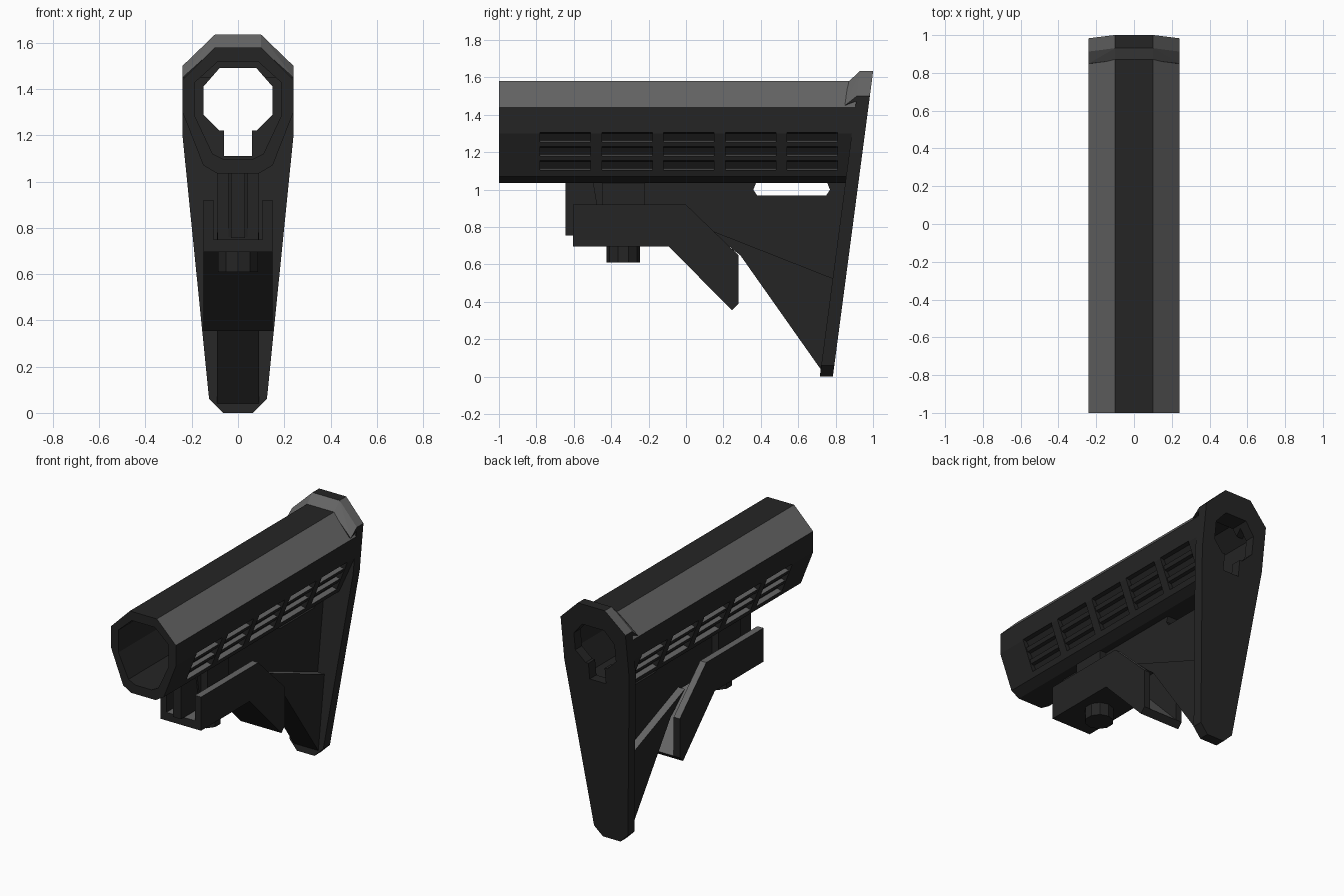
import bpy, bmesh
from mathutils import Vector

cube = bpy.data.objects.get("Cube")
if cube:
    bpy.data.objects.remove(cube, do_unlink=True)


def make_material(name, value):
    m = bpy.data.materials.new(name)
    m.use_nodes = True
    colour = (value, value, value, 1)
    m.diffuse_color = colour
    bsdf = m.node_tree.nodes["Principled BSDF"]
    bsdf.inputs["Base Color"].default_value = colour
    bsdf.inputs["Roughness"].default_value = 0.8
    return m


BLACK = make_material("black polymer", 0.018)
GREY = make_material("grey edge", 0.13)


def finish(name, bm):
    bmesh.ops.recalc_face_normals(bm, faces=bm.faces)
    mesh = bpy.data.meshes.new(name)
    bm.to_mesh(mesh)
    bm.free()
    mesh.materials.append(BLACK)
    mesh.materials.append(GREY)
    obj = bpy.data.objects.new(name, mesh)
    bpy.context.collection.objects.link(obj)
    return obj


def paint(obj, rule):
    for p in obj.data.polygons:
        p.material_index = int(rule(p.normal, p.center))


def upward(n, c):
    return n.z > 0.3


def extrude(name, points, axis, lo, hi, bm=None):
    """Prism from a flat outline: axis 'x' takes (y, z), axis 'y' takes (x, z)."""
    own = bm is None
    bm = bm or bmesh.new()
    place = (lambda t, p: (t, *p)) if axis == "x" else (lambda t, p: (p[0], t, p[1]))
    a = [bm.verts.new(place(lo, p)) for p in points]
    b = [bm.verts.new(place(hi, p)) for p in points]
    bm.faces.new(a)
    bm.faces.new(b[::-1])
    for i in range(len(a)):
        j = (i + 1) % len(a)
        bm.faces.new((a[i], a[j], b[j], b[i]))
    return finish(name, bm) if own else bm


def mirrored(half):
    return half + [(-x, z) for x, z in reversed(half)]


def cut(obj, cutter):
    cutter.hide_render = True
    mod = obj.modifiers.new("cut", "BOOLEAN")
    mod.operation = "DIFFERENCE"
    mod.solver = "EXACT"
    mod.object = cutter
    bpy.context.view_layer.objects.active = obj
    bpy.ops.object.modifier_apply(modifier=mod.name)


def remove(obj):
    bpy.data.objects.remove(obj, do_unlink=True)


def lean(z, base):
    return base + 0.132 * z


# Hollow tube, its rear end following the leaning butt plate
outer = mirrored([(0.10, 1.58), (0.24, 1.44), (0.24, 1.30), (0.15, 1.07), (0.09, 1.035)])
inner = mirrored([(0.085, 1.52), (0.185, 1.43), (0.185, 1.28), (0.11, 1.12), (0.06, 1.095)])
bm = bmesh.new()
rings = []
for profile in (outer, inner):
    rings.append([bm.verts.new((x, -1, z)) for x, z in profile])
    rings.append([bm.verts.new((x, lean(z, 0.74), z)) for x, z in profile])
of, ob, nf, nb = rings
for r, s in ((of, ob), (nf, nb), (of, nf), (ob, nb)):
    for i in range(len(r)):
        j = (i + 1) % len(r)
        bm.faces.new((r[i], r[j], s[j], s[i]))
tube = finish("tube", bm)

# Louvred vent pockets on both lower flanks
def flank(z):
    return 0.24 - (1.30 - z) * 0.39

saw = [(0.3, 1.305), (0.3, 1.10)]
for b in (1.105, 1.18, 1.255):
    t = b + 0.05
    saw += [(flank(b) - 0.008, b), (flank(b) - 0.035, b + 0.008),
            (flank(t) - 0.03, t - 0.005), (flank(t) - 0.008, t)]
bm = bmesh.new()
for k in range(5):
    y = -0.78 + 0.33 * k
    for side in (1, -1):
        extrude("", [(side * x, z) for x, z in saw], "y", y, y + 0.27, bm)
vents = finish("vent_cutter", bm)
cut(tube, vents)
remove(vents)
paint(tube, lambda n, c: (0.3 < n.z < 0.95 and c.z > 1.45)
      or (n.z > 0.85 and 1.1 < c.z < 1.4 and abs(c.x) > 0.1))

# Leaning butt plate and its raised lip around the tube
outline = mirrored([(0.10, 1.635), (0.24, 1.50), (0.24, 1.20), (0.125, 0.06), (0.065, 0.0)])
bm = bmesh.new()
f = [bm.verts.new((x, lean(z, 0.715), z)) for x, z in outline]
r = [bm.verts.new((x, lean(z, 0.785), z)) for x, z in outline]
bm.faces.new(f)
bm.faces.new(r[::-1])
for i in range(len(f)):
    j = (i + 1) % len(f)
    bm.faces.new((f[i], f[j], r[j], r[i]))
plate = finish("butt_plate", bm)

bm = bmesh.new()
for half, base in ((((0.10, 1.575), (0.24, 1.45)), 0.658),
                   (((0.10, 1.635), (0.24, 1.50)), 0.715),
                   (((0.10, 1.635), (0.24, 1.50)), 0.78)):
    for x, z in half:
        for s in (1, -1):
            bm.verts.new((s * x, lean(z, base), z))
bmesh.ops.convex_hull(bm, input=bm.verts)
lip = finish("plate_lip", bm)

# Keyhole through plate and lip
keyhole = mirrored([(0.08, 1.49), (0.15, 1.41), (0.15, 1.29), (0.08, 1.22),
                    (0.06, 1.22), (0.06, 1.11)])
hole = extrude("keyhole_cutter", keyhole, "y", 0.6, 1.2)
for part in (plate, lip):
    cut(part, hole)
    paint(part, lambda n, c: 0.3 < n.z < 0.95 and c.z > 1.45)
remove(hole)

# Thin web with a sling slot under the tube
web = extrude("web", [(-0.5, 1.05), (0.38, 1.05), (0.36, 1.0), (0.38, 0.97), (0.75, 0.97),
                      (0.77, 1.0), (0.75, 1.05), (0.87, 1.05), (0.80, 0.5), (0.14, 0.76),
                      (-0.45, 0.76)], "x", -0.04, 0.04)

# Wider wedge bracing the foot of the plate
wedge = extrude("wedge", [(0.14, 0.78), (0.80, 0.52), (0.735, 0.04), (0.72, 0.04),
                          (0.29, 0.65), (0.25, 0.68)], "x", -0.09, 0.09)
paint(wedge, upward)

# Adjustment lever: two side walls and a floor
wall = [(-0.605, 0.92), (0.0, 0.92), (0.28, 0.65), (0.28, 0.39), (0.245, 0.355),
        (-0.09, 0.695), (-0.605, 0.695)]
for name, lo in (("lever_left_wall", 0.105), ("lever_right_wall", -0.15)):
    paint(extrude(name, wall, "x", lo, lo + 0.045), upward)
floor = extrude("lever_floor", [(-0.605, 0.75), (-0.605, 0.695), (-0.09, 0.695),
                                (0.245, 0.355), (0.28, 0.39), (-0.07, 0.75)],
                "x", -0.106, 0.106)
paint(floor, upward)

# Latch rib, latch block and vertical pin
def side_box(name, y0, y1, z0, z1, half):
    return extrude(name, [(y0, z0), (y1, z0), (y1, z1), (y0, z1)], "x", -half, half)

side_box("latch_rib", -0.645, -0.40, 0.755, 1.045, 0.03)
side_box("latch_block", -0.45, -0.22, 0.74, 1.045, 0.088)

bm = bmesh.new()
bmesh.ops.create_cone(bm, cap_ends=True, segments=10, radius1=0.09, radius2=0.09, depth=0.44)
bmesh.ops.translate(bm, verts=bm.verts, vec=Vector((0, -0.335, 0.83)))
finish("latch_pin", bm)
